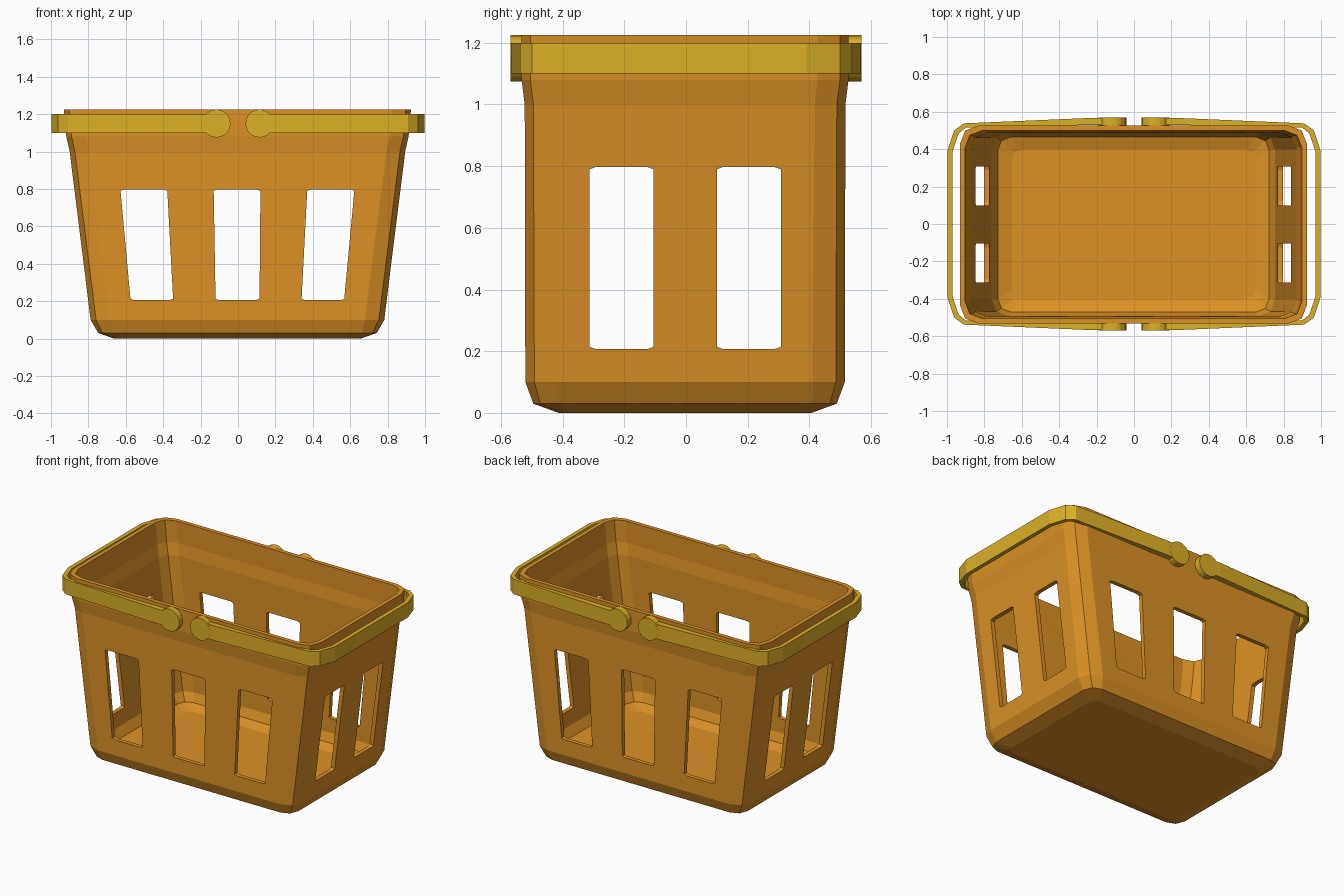
import bpy, bmesh, math
from mathutils import Matrix

if "Cube" in bpy.data.objects:
    bpy.data.objects.remove(bpy.data.objects["Cube"])


def material(name, rgb):
    m = bpy.data.materials.new(name)
    m.diffuse_color = (*rgb, 1)
    m.use_nodes = True
    m.node_tree.nodes["Principled BSDF"].inputs["Base Color"].default_value = m.diffuse_color
    return m


orange = material("orange", (0.72, 0.285, 0.019))
gold = material("gold", (0.72, 0.43, 0.02))


def finish(bm, name, mat):
    bmesh.ops.recalc_face_normals(bm, faces=bm.faces)
    me = bpy.data.meshes.new(name)
    bm.to_mesh(me)
    bm.free()
    me.materials.append(mat)
    ob = bpy.data.objects.new(name, me)
    bpy.context.collection.objects.link(ob)
    return ob


def loft(bm, rings):
    loops = [[bm.verts.new(p) for p in r] for r in rings]
    n = len(loops[0])
    for a, b in zip(loops, loops[1:]):
        for i in range(n):
            j = (i + 1) % n
            bm.faces.new((a[i], a[j], b[j], b[i]))
    bm.faces.new(loops[0])
    bm.faces.new(loops[-1])


def ring(hx, hy, z, r):
    # rectangle with two-segment rounded corners
    q = [(hx, hy - r), (hx - .28 * r, hy - .28 * r), (hx - r, hy)]
    pts = q + [(-x, y) for x, y in q[::-1]]
    pts += [(-x, -y) for x, y in pts]
    return [(x - .003, y - .003, z) for x, y in pts]


# basket shell: outside up, over the rim, inside down
outer = [(.66, .41, 0, .05), (.745, .492, .03, .08), (.785, .518, .10, .105),
         (.897, .52, 1.0, .10), (.915, .53, 1.08, .10), (.928, .53, 1.225, .10)]
t = .028
inner = [(.90, .502, 1.225, .09), (.887, .502, 1.08, .09), (.869, .492, 1.0, .09),
         (.758, .49, .11, .09), (.725, .468, .052, .07), (.65, .40, .028, .05)]
bm = bmesh.new()
loft(bm, [ring(*p) for p in outer + inner])
basket = finish(bm, "basket", orange)


# window openings
def window(b0, b1, t0, t1, z0, z1, side):
    e, h = .02, .007
    prof = [(b0, z0 + h), (b0 + e, z0), (b1 - e, z0), (b1, z0 + h),
            (t1, z1 - h), (t1 - e, z1), (t0 + e, z1), (t0, z1 - h)]
    bm = bmesh.new()
    loft(bm, [[(d, u, z) if side else (u, d, z) for u, z in prof] for d in (-1.2, 1.2)])
    return finish(bm, "window_cutter", orange)


cutters = [window(-.12, .115, -.13, .12, .205, .797, False),
           window(-.575, -.347, -.628, -.378, .205, .797, False),
           window(.34, .568, .37, .622, .205, .797, False),
           window(-.313, -.105, -.313, -.105, .207, .797, True),
           window(.10, .308, .10, .308, .207, .797, True)]
for c in cutters:
    mod = basket.modifiers.new("window", 'BOOLEAN')
    mod.operation = 'DIFFERENCE'
    mod.solver = 'EXACT'
    mod.object = c
dg = bpy.context.evaluated_depsgraph_get()
cut = bpy.data.meshes.new_from_object(basket.evaluated_get(dg))
basket.modifiers.clear()
basket.data = cut
for c in cutters:
    bpy.data.objects.remove(c)

# folded carry handles, one U-shaped band per end with round pivots
out = [(.115, -.568), (.21, -.568), (.91, -.538), (.962, -.50), (.998, -.39)]
inn = [(.115, -.53), (.21, -.53), (.90, -.515), (.937, -.485), (.971, -.385)]
out += [(x, -y) for x, y in out[::-1]]
inn += [(x, -y) for x, y in inn[::-1]]
for s, label in ((1, "right"), (-1, "left")):
    bm = bmesh.new()
    loft(bm, [[(s * o[0], o[1], 1.1), (s * o[0], o[1], 1.2),
               (s * i[0], i[1], 1.2), (s * i[0], i[1], 1.1)] for o, i in zip(out, inn)])
    finish(bm, label + "_handle", gold)
    for k, end in ((-1, "front"), (1, "back")):
        bm = bmesh.new()
        bmesh.ops.create_cone(bm, cap_ends=True, segments=20, radius1=.075, radius2=.075,
                              depth=.045, matrix=Matrix.Translation((s * .115, k * .5465, 1.15))
                              @ Matrix.Rotation(math.pi / 2, 4, 'X'))
        finish(bm, f"{label}_{end}_pivot", gold)
